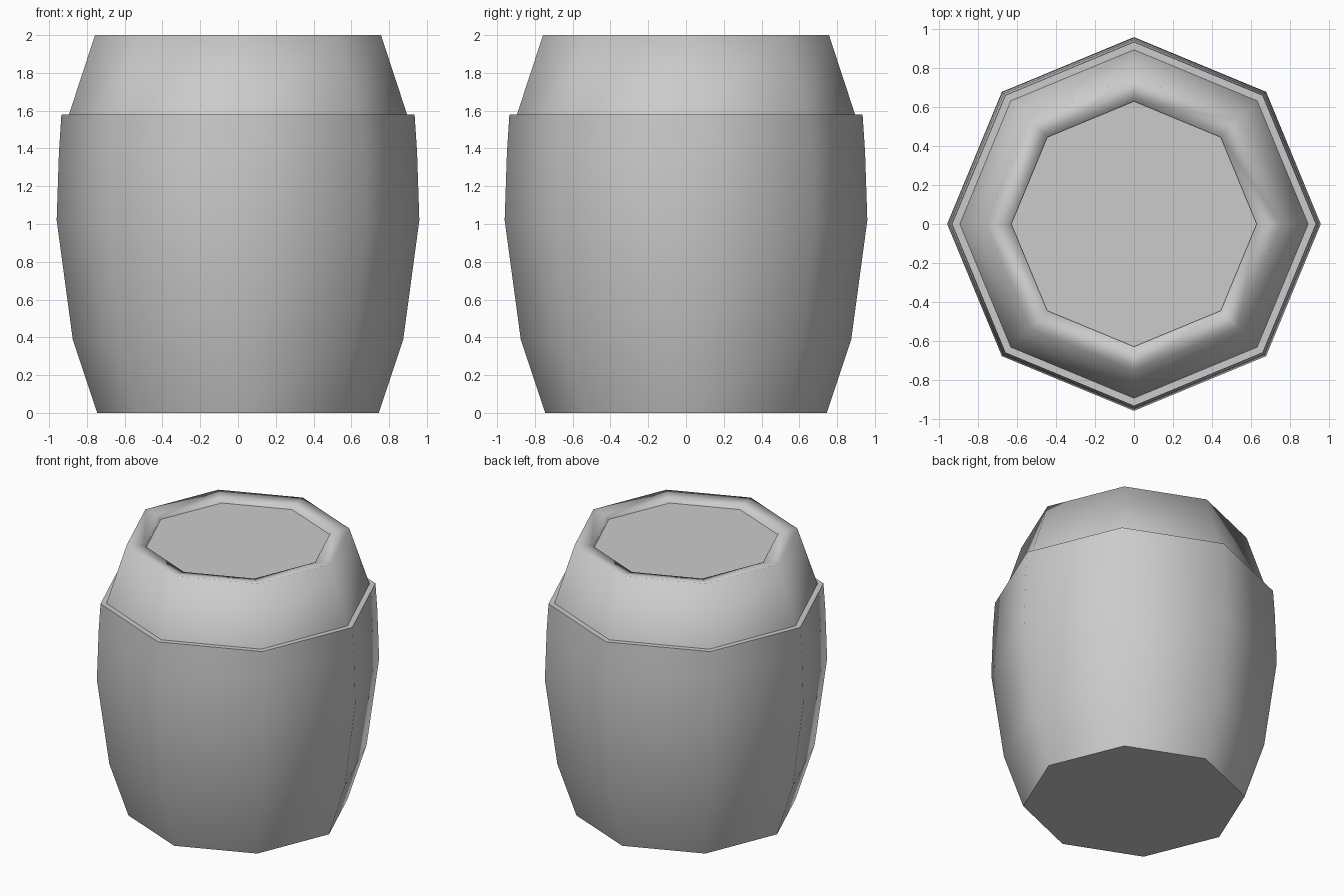
import bpy, bmesh, math

SIDES = 8

if "Cube" in bpy.data.objects:
    bpy.data.objects.remove(bpy.data.objects["Cube"])

grey = bpy.data.materials.new("plain_grey")
grey.use_nodes = True
colour = (0.6, 0.6, 0.6, 1)
grey.diffuse_color = colour
grey.node_tree.nodes["Principled BSDF"].inputs["Base Color"].default_value = colour


def turned(name, profile, cap_start=False, sharp_angle=math.pi):
    """Turn a (radius, height) profile, listed from the outside bottom, about z."""
    bm = bmesh.new()
    rings = []
    for r, z in profile:
        angles = [2 * math.pi * i / SIDES for i in range(SIDES)]
        rings.append([bm.verts.new((r * math.cos(a), r * math.sin(a), z)) for a in angles])
    for low, high in zip(rings, rings[1:]):
        for i in range(SIDES):
            j = (i + 1) % SIDES
            bm.faces.new((low[i], low[j], high[j], high[i]))
    if cap_start:
        bm.faces.new(rings[0][::-1])
    for face in bm.faces:
        face.smooth = True
    mesh = bpy.data.meshes.new(name)
    bm.to_mesh(mesh)
    bm.free()
    mesh.set_sharp_from_angle(angle=sharp_angle)
    mesh.materials.append(grey)
    obj = bpy.data.objects.new(name, mesh)
    bpy.context.collection.objects.link(obj)
    return obj


# Bulging lower body with a closed base and a narrow flat ledge
turned("barrel_body",
       [(0.745, 0), (0.875, 0.39), (0.96, 1.02), (0.948, 1.38), (0.935, 1.58), (0.895, 1.58)],
       cap_start=True, sharp_angle=math.radians(60))

# Tapered shoulder, rolling softly over the rim into the recess
turned("barrel_shoulder", [(0.895, 1.58), (0.757, 2), (0.63, 1.98), (0.63, 1.9)])

# Flat lid set below the rim
bpy.ops.mesh.primitive_circle_add(vertices=SIDES, radius=0.63, fill_type='NGON',
                                  location=(0, 0, 1.96))
lid = bpy.context.object
lid.name = "lid"
# Align a corner with the x axis
lid.rotation_euler.z = -math.atan2(lid.data.vertices[0].co.y, lid.data.vertices[0].co.x)
lid.data.materials.append(grey)
